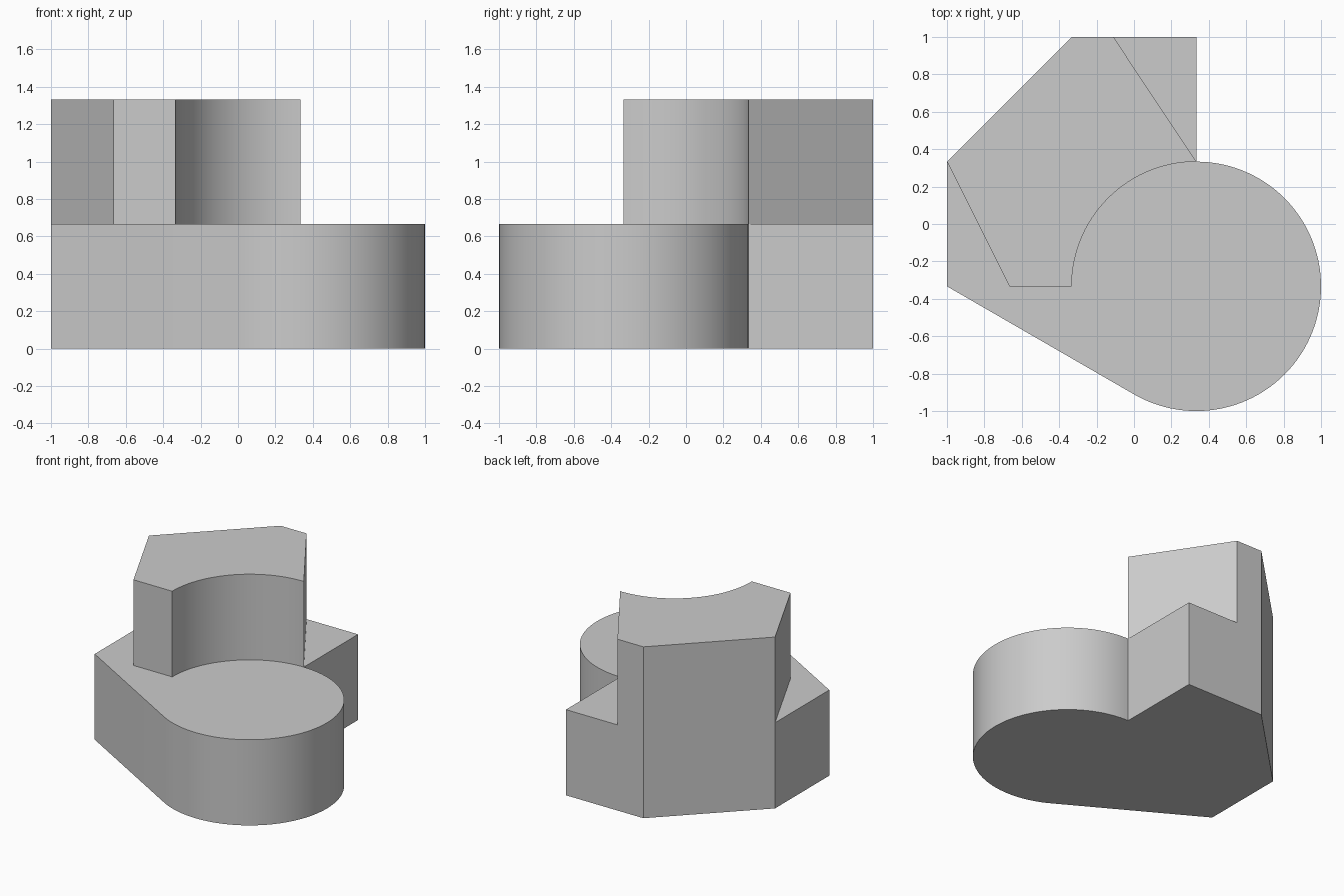
import bpy
import bmesh
from math import cos, sin, radians

cube = bpy.data.objects.get("Cube")
if cube:
    bpy.data.objects.remove(cube, do_unlink=True)

T = 1 / 3            # layout module
STEP = 2 * T         # height of each storey
RADIUS = 2 * T


def arc(start, end, step=3):
    """Points on the round boss, from one angle to another in degrees."""
    count = abs(end - start) // step
    angles = [radians(start + (end - start) * i / count) for i in range(count + 1)]
    return [(T + RADIUS * cos(a), -T + RADIUS * sin(a)) for a in angles]


# Plan regions: raised block, low round front, low rear corner
left_corner, back_corner, notch, cut = (-1, T), (-T, 1), (T, T), (-0.11, 1)
block_front = (-2 * T, -T)
raised = [left_corner, block_front] + arc(180, 90) + [cut, back_corner]
low_front = [left_corner, (-1, -T)] + arc(240, 450) + arc(90, 180)[1:] + [block_front]
low_rear = [notch, (T, 1), cut]

bm = bmesh.new()
for outline in (raised, low_front, low_rear):
    bm.faces.new([bm.verts.new((x, y, 0)) for x, y in outline])
bmesh.ops.remove_doubles(bm, verts=bm.verts, dist=0.0005)


def lift(faces, keep):
    """Extrude faces up one storey and return the new caps."""
    ext = bmesh.ops.extrude_face_region(bm, geom=faces, use_keep_orig=keep)["geom"]
    verts = [g for g in ext if isinstance(g, bmesh.types.BMVert)]
    bmesh.ops.translate(bm, verts=verts, vec=(0, 0, STEP))
    return [g for g in ext if isinstance(g, bmesh.types.BMFace)
            and all(abs(v.co.z - g.verts[0].co.z) < 0.001 for v in g.verts)]


# Whole base, then the raised block above it
caps = lift(list(bm.faces), True)
block = [f for f in caps if any(abs(v.co.x + T) < 0.001 and abs(v.co.y - 1) < 0.001
                                for v in f.verts)]
old = block[0]
lift(block, False)
if old.is_valid and abs(old.verts[0].co.z - STEP) < 0.001:
    bmesh.ops.delete(bm, geom=[old], context='FACES_ONLY')

# Merge coplanar faces and orient outward
bmesh.ops.recalc_face_normals(bm, faces=bm.faces)
bmesh.ops.dissolve_limit(bm, angle_limit=radians(0.2), verts=bm.verts, edges=bm.edges)
bmesh.ops.recalc_face_normals(bm, faces=bm.faces)

mesh = bpy.data.meshes.new("stepped_block")
bm.to_mesh(mesh)
bm.free()
obj = bpy.data.objects.new("stepped_block", mesh)
bpy.context.collection.objects.link(obj)

# Plain grey finish
grey = bpy.data.materials.new("grey")
grey.use_nodes = True
colour = (0.6, 0.6, 0.6, 1)
grey.diffuse_color = colour
grey.node_tree.nodes["Principled BSDF"].inputs["Base Color"].default_value = colour
mesh.materials.append(grey)

bpy.context.view_layer.objects.active = obj
obj.select_set(True)
bpy.ops.object.shade_smooth_by_angle(angle=radians(20))
